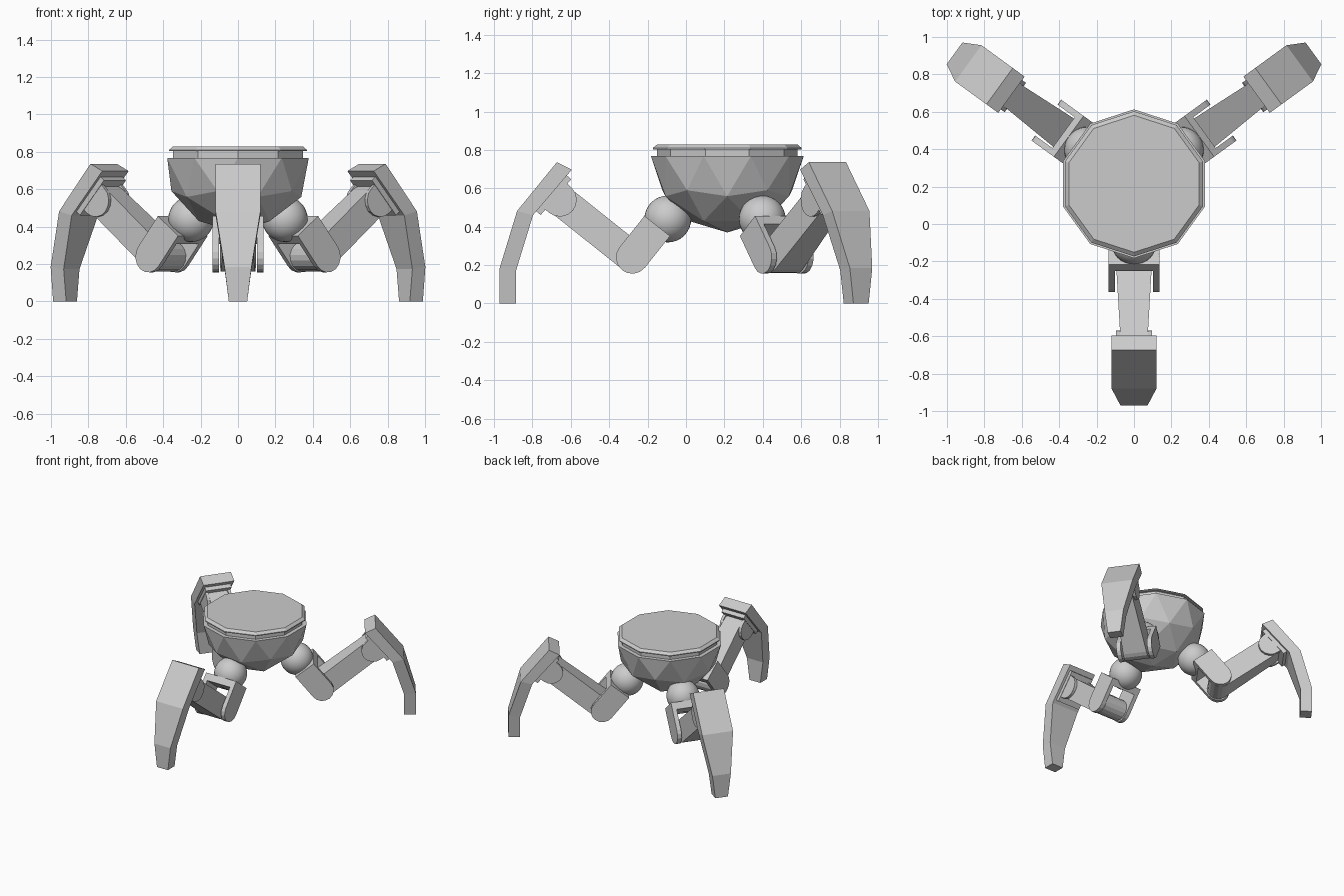
import bpy, bmesh, math
from mathutils import Matrix, Vector

if "Cube" in bpy.data.objects:
    bpy.data.objects.remove(bpy.data.objects["Cube"])

CY = 0.215                      # y of the body axis
grey = bpy.data.materials.new("plain grey")
grey.diffuse_color = (0.6, 0.6, 0.6, 1)
grey.use_nodes = True
grey.node_tree.nodes["Principled BSDF"].inputs["Base Color"].default_value = grey.diffuse_color


def finish(bm, name, matrix=Matrix(), smooth=False):
    bmesh.ops.recalc_face_normals(bm, faces=bm.faces)
    me = bpy.data.meshes.new(name)
    bm.to_mesh(me)
    bm.free()
    me.materials.append(grey)
    for p in me.polygons:
        p.use_smooth = smooth
    ob = bpy.data.objects.new(name, me)
    ob.matrix_world = matrix
    bpy.context.collection.objects.link(ob)
    return ob


def loft(bm, rings):
    """Bridge equal-length rings of 3D points and cap both ends."""
    vs = [[bm.verts.new(p) for p in ring] for ring in rings]
    n = len(vs[0])
    for a, b in zip(vs, vs[1:]):
        for i in range(n):
            j = (i + 1) % n
            bm.faces.new((a[i], a[j], b[j], b[i]))
    bm.faces.new(vs[0])
    bm.faces.new(vs[-1])


def prism(bm, profile, lo, hi):
    """Extrude an (r, z) profile sideways; lo and hi give the width at r."""
    loft(bm, [[(r, f(r), z) for r, z in profile] for f in (lo, hi)])


def flat(bm, profile, lo, hi):
    prism(bm, profile, lambda r: lo, lambda r: hi)


def arc(c, radius, direction, n=8):
    """Half circle around c that bulges along direction."""
    a0 = math.atan2(direction.y, direction.x)
    return [c + radius * Vector((math.cos(a0 + t), math.sin(a0 + t)))
            for t in (math.pi * (i / n - 0.5) for i in range(n + 1))]


def tongue(start, c, radius):
    """Strip from start to c with a round end at c."""
    d = (c - start).normalized()
    p = Vector((-d.y, d.x)) * radius
    return [start + p, start - p] + arc(c, radius, d)


def bar(a, b, t0, t1):
    """Rectangle along a-b, between offsets t0 and t1 to its right side."""
    d = (b - a).normalized()
    n = Vector((d.y, -d.x))
    return [a + n * t0, b + n * t0, b + n * t1, a + n * t1]


# Faceted bowl body: lower half of an icosphere
bm = bmesh.new()
bmesh.ops.create_icosphere(bm, subdivisions=2, radius=0.398)
bmesh.ops.delete(bm, geom=[v for v in bm.verts if v.co.z > 0.01], context='VERTS')
bmesh.ops.holes_fill(bm, edges=[e for e in bm.edges if e.is_boundary], sides=0)
finish(bm, "body_bowl", Matrix.Translation((0, CY, 0.768)))

# Ten-sided lid with a neck and a bevelled flange
bm = bmesh.new()
loft(bm, [[(r * math.cos(math.radians(18 + 36 * i)),
            r * math.sin(math.radians(18 + 36 * i)), z) for i in range(10)]
          for r, z in ((0.366, 0.76), (0.366, 0.803), (0.388, 0.803),
                       (0.388, 0.81), (0.366, 0.828))])
finish(bm, "lid", Matrix.Translation((0, CY, 0)))

# Points in the leg plane (r, z)
BALL = Vector((0.31, 0.44))
HIP = Vector((0.495, 0.24))
KNEE = Vector((0.872, 0.54))
BASE = HIP - Vector((0.62, -0.78)) * 0.21
SHIN_A, SHIN_B = Vector((0.81, 0.697)), Vector((1.012, 0.46))

for side, angle in (("front", -90), ("right", 36), ("left", 144)):
    place = Matrix.Translation((0, CY, 0)) @ Matrix.Rotation(math.radians(angle), 4, 'Z')

    # Smooth hip ball
    bm = bmesh.new()
    bmesh.ops.create_uvsphere(bm, u_segments=32, v_segments=16, radius=0.122)
    finish(bm, side + "_hip_ball",
           place @ Matrix.Translation((BALL.x, 0, BALL.y)), True)

    # Hip fork: base block and two rounded cheeks
    bm = bmesh.new()
    axis = (HIP - BASE).normalized()
    across = Vector((-axis.y, axis.x)) * 0.085
    flat(bm, bar(BASE - across, BASE + across, 0, 0.055), -0.12, 0.12)
    for lo, hi in ((-0.135, -0.102), (0.102, 0.135)):
        flat(bm, tongue(BASE, HIP, 0.085), lo, hi)
    finish(bm, side + "_hip_fork", place)

    # Thigh: round at both ends, tapering towards the knee
    bm = bmesh.new()
    d = (KNEE - HIP).normalized()
    half = lambda r: 0.092 - 0.022 * (r - HIP.x) / (KNEE.x - HIP.x)
    prism(bm, arc(KNEE, 0.081, d) + arc(HIP, 0.081, -d),
          lambda r: -half(r), half)
    finish(bm, side + "_thigh", place)

    # Knee bracket: thin plate on the shin and two round cheeks
    bm = bmesh.new()
    s = (SHIN_B - SHIN_A).normalized()
    flat(bm, bar(SHIN_A + s * 0.04, SHIN_A + s * 0.285, -0.01, 0.03), -0.1, 0.1)
    root = KNEE + Vector((-s.y, s.x)) * 0.055
    for lo, hi in ((-0.097, -0.075), (0.075, 0.097)):
        flat(bm, tongue(root, KNEE, 0.088), lo, hi)
    finish(bm, side + "_knee_bracket", place)

    # Shin: sections of outer point, inner point and half width
    bm = bmesh.new()
    loft(bm, [[(o[0], -w, o[1]), (o[0], w, o[1]), (i[0], w, i[1]), (i[0], -w, i[1])]
              for o, i, w in (((0.888, 0.736), SHIN_A, 0.12),
                              ((1.095, 0.482), SHIN_B, 0.12),
                              ((1.186, 0.184), (1.1, 0.173), 0.072),
                              ((1.186, 0), (1.1, 0), 0.049))])
    finish(bm, side + "_shin", place)
